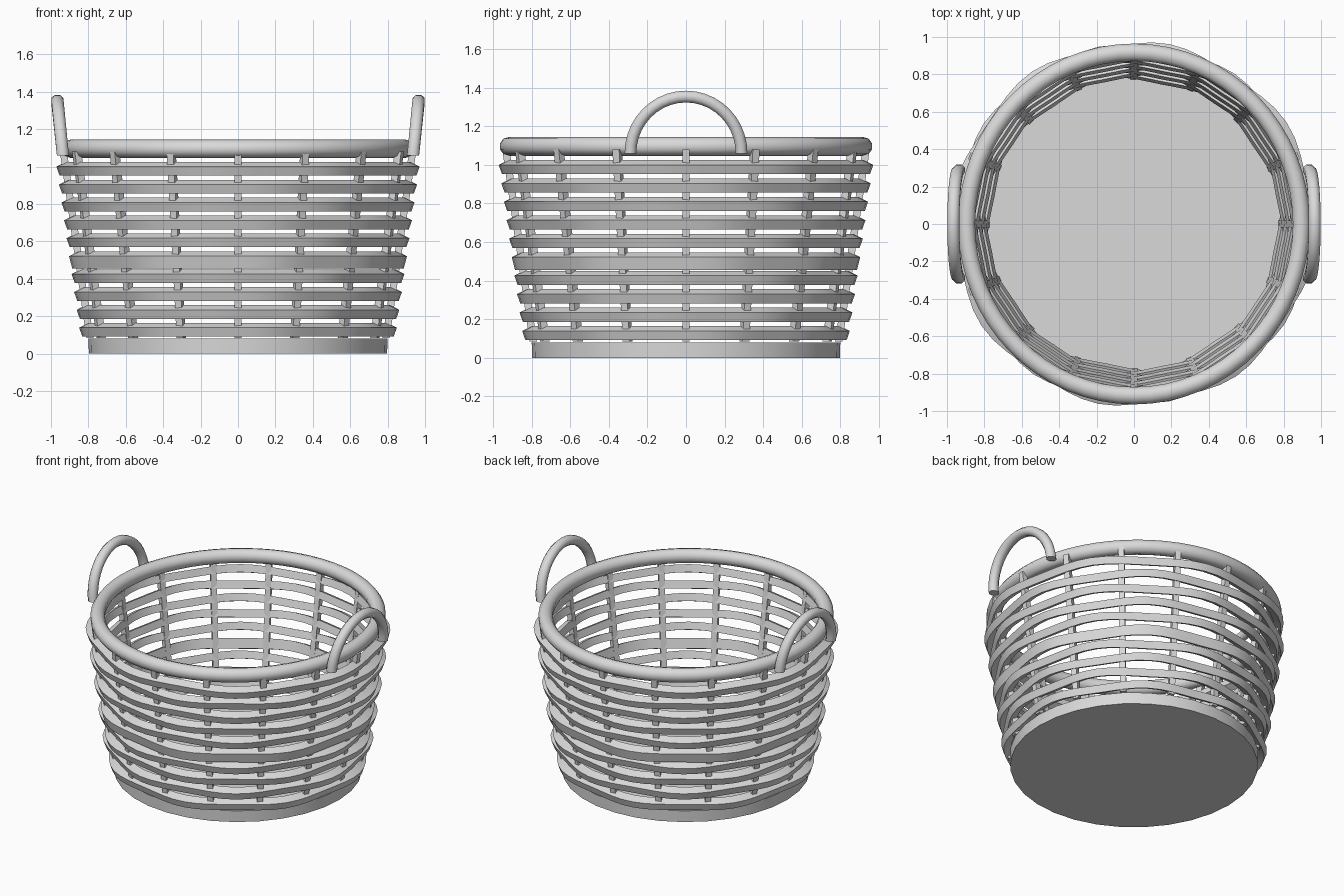
import bpy, bmesh, math
from mathutils import Vector

if "Cube" in bpy.data.objects:
    bpy.data.objects.remove(bpy.data.objects["Cube"])

TAU = 2 * math.pi
STAKES = 16

wicker = bpy.data.materials.new("grey wicker")
wicker.diffuse_color = (0.7, 0.7, 0.7, 1)
wicker.use_nodes = True
wicker.node_tree.nodes["Principled BSDF"].inputs["Base Color"].default_value = wicker.diffuse_color


def finish(name, bm, smooth=35):
    bmesh.ops.recalc_face_normals(bm, faces=bm.faces)
    mesh = bpy.data.meshes.new(name)
    bm.to_mesh(mesh)
    bm.free()
    mesh.materials.append(wicker)
    ob = bpy.data.objects.new(name, mesh)
    bpy.context.collection.objects.link(ob)
    bpy.ops.object.select_all(action='DESELECT')
    ob.select_set(True)
    bpy.context.view_layer.objects.active = ob
    if smooth:
        bpy.ops.object.shade_smooth_by_angle(angle=math.radians(smooth))
    return ob


def loft(bm, rings, closed):
    """Skin a list of point rings; closed joins the last ring to the first."""
    vs = [[bm.verts.new(p) for p in ring] for ring in rings]
    n = len(vs[0])
    for i in range(len(vs) if closed else len(vs) - 1):
        a, b = vs[i], vs[(i + 1) % len(vs)]
        for j in range(n):
            k = (j + 1) % n
            bm.faces.new((a[j], a[k], b[k], b[j]))
    if not closed:
        bm.faces.new(vs[0])
        bm.faces.new(vs[-1])


def wall_radius(z):
    return 0.824 + 0.142 * z       # outer edge of the weave


# solid round base
bm = bmesh.new()
bmesh.ops.create_cone(bm, cap_ends=True, segments=32, radius1=0.797,
                      radius2=0.80, depth=0.08)
bmesh.ops.translate(bm, verts=bm.verts, vec=(0, 0, 0.04))
finish("base", bm)

# woven bands: tilted strips bowing in and out between the stakes, alternating by row
SEG = STAKES * 4
for row in range(10):
    z = 0.127 + 0.0957 * row
    drop = 0.018 if row == 4 else 0
    phase = -1 if row % 2 else 1
    section = ((0, 0.012), (-0.05, 0.037), (-0.066, -0.012 - drop), (-0.017, -0.036 - drop))
    rings = []
    for i in range(SEG):
        t = TAU * i / SEG
        r = wall_radius(z) + 0.016 * phase * math.sin(STAKES / 2 * t)
        rings.append([((r + d) * math.cos(t), (r + d) * math.sin(t), z + h)
                      for d, h in section])
    bm = bmesh.new()
    loft(bm, rings, True)
    finish("woven_band_%02d" % (row + 1), bm)

# upright stakes
bm = bmesh.new()
for i in range(STAKES):
    t = TAU * i / STAKES
    out = Vector((math.cos(t), math.sin(t), 0))
    side = Vector((-out.y, out.x, 0))
    rings = []
    for z in (0.085, 1.08):
        c = out * (wall_radius(z) - 0.044) + Vector((0, 0, z))
        rings.append([c + out * (a * 0.019) + side * (b * 0.019)
                      for a, b in ((1, 1), (1, -1), (-1, -1), (-1, 1))])
    loft(bm, rings, False)
finish("stakes", bm, 0)

# rim tube, a touch narrower across the handles
bm = bmesh.new()
rings = []
for i in range(64):
    t = TAU * i / 64
    ring = []
    for j in range(10):
        a = TAU * (j + 0.5) / 10
        r = 0.918 + 0.049 * math.cos(a)
        ring.append((0.975 * r * math.cos(t), r * math.sin(t),
                     1.096 + 0.049 * math.sin(a)))
    rings.append(ring)
loft(bm, rings, True)
finish("rim", bm, 50)

# arched handles leaning outwards
for sign, name in ((1, "right_handle"), (-1, "left_handle")):
    bm = bmesh.new()
    rings = []
    for i in range(21):
        t = math.pi * i / 20
        c = Vector((0.936 + 0.03 * math.sin(t), 0.288 * math.cos(t),
                    1.06 + 0.294 * math.sin(t)))
        out = Vector((0, math.cos(t), math.sin(t)))
        ring = []
        for j in range(8):
            a = TAU * (j + 0.5) / 8
            p = c + out * (0.033 * math.cos(a)) + Vector((0.035 * math.sin(a), 0, 0))
            ring.append((p.x * sign, p.y, p.z))
        rings.append(ring)
    loft(bm, rings, False)
    finish(name, bm, 50)
